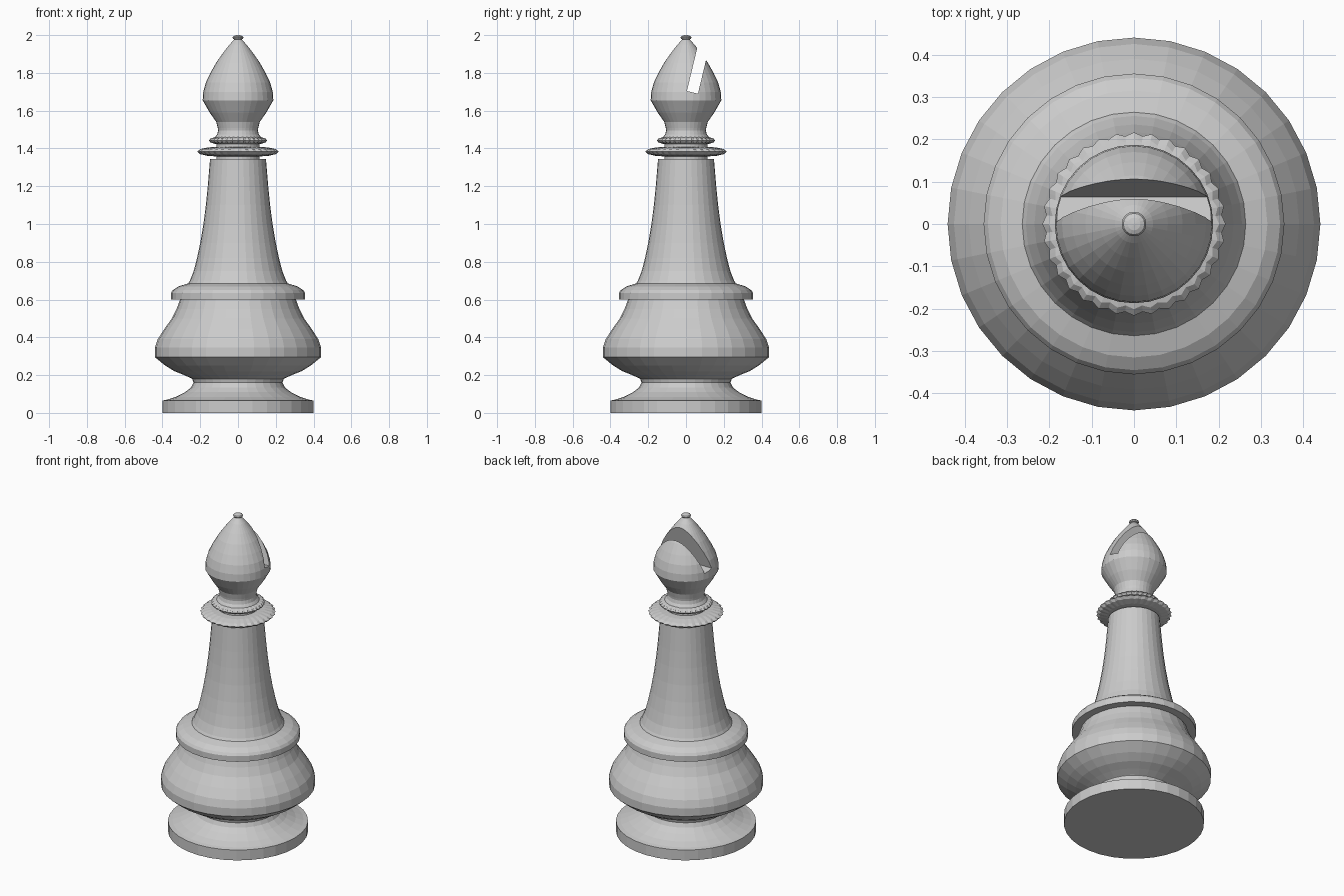
import bpy, bmesh, math
from mathutils import Matrix

cube = bpy.data.objects.get("Cube")
if cube:
    bpy.data.objects.remove(cube, do_unlink=True)

grey = bpy.data.materials.new("plain grey")
grey.use_nodes = True
colour = (0.6, 0.6, 0.6, 1)
grey.diffuse_color = colour
grey.node_tree.nodes["Principled BSDF"].inputs["Base Color"].default_value = colour


def make_object(name, bm):
    bmesh.ops.recalc_face_normals(bm, faces=bm.faces)
    mesh = bpy.data.meshes.new(name)
    bm.to_mesh(mesh)
    bm.free()
    mesh.materials.append(grey)
    obj = bpy.data.objects.new(name, mesh)
    bpy.context.collection.objects.link(obj)
    return obj


def lathe(name, profile, sides=32, lobes=0, ripple=0.0):
    """Closed turned part from (radius, height) points, optionally scalloped."""
    bm = bmesh.new()
    rings = []
    for r, z in profile:
        ring = []
        for i in range(sides):
            a = math.tau * i / sides
            rr = r * (1 + ripple * math.cos(lobes * a))
            ring.append(bm.verts.new((rr * math.cos(a), rr * math.sin(a), z)))
        rings.append(ring)
    for low, high in zip(rings, rings[1:]):
        for i in range(sides):
            j = (i + 1) % sides
            bm.faces.new((low[i], low[j], high[j], high[i]))
    bm.faces.new(rings[0][::-1])
    bm.faces.new(rings[-1])
    return make_object(name, bm)


def bead(radius, half, z, inner):
    """Rounded rim profile."""
    steps = [math.pi * (k / 6 - 0.5) for k in range(7)]
    return [(inner + (radius - inner) * math.cos(t), z + half * math.sin(t)) for t in steps]


# Foot and waist
lathe("foot", [(.40, 0), (.40, .065), (.375, .07), (.33, .085), (.28, .11),
               (.248, .135), (.236, .16), (.242, .18), (.262, .195)])

# Bulging lower body
lathe("lower_bulb", [(.24, .18), (.285, .2), (.335, .22), (.385, .25), (.44, .295),
                     (.44, .345), (.425, .39), (.39, .445), (.35, .5),
                     (.325, .55), (.305, .605)])

# Ledge and tapering stem
lathe("ledge", [(.29, .6), (.355, .6), (.355, .635), (.345, .65),
                (.315, .67), (.265, .685), (.22, .69)])
lathe("stem", [(.27, .675), (.255, .7), (.235, .75), (.217, .82), (.2, .9),
               (.183, 1.0), (.17, 1.1), (.16, 1.2), (.148, 1.345)])

# Neck and scalloped collars
lathe("neck", [(.115, 1.34), (.115, 1.43), (.125, 1.455), (.11, 1.475),
               (.105, 1.495), (.112, 1.54)])
lathe("wide_collar", bead(.212, .026, 1.383, .1), 128, 32, .02)
lathe("small_collar", bead(.152, .02, 1.442, .09), 128, 32, .02)

# Head with a slanted slot cut through it
head = lathe("head", [(.105, 1.5), (.115, 1.54), (.15, 1.59), (.187, 1.655),
                      (.184, 1.7), (.17, 1.75), (.146, 1.8), (.115, 1.855),
                      (.08, 1.905), (.045, 1.95), (.018, 1.978)])
bm = bmesh.new()
bmesh.ops.create_cube(bm, size=1, matrix=(
    Matrix.Translation((0, .034, 1.697)) @ Matrix.Rotation(math.radians(-13.5), 4, "X")
    @ Matrix.Translation((0, 0, .25)) @ Matrix.Diagonal((1, .06, .5, 1))))
cutter = make_object("slot_cutter", bm)
cutter.hide_render = True
cut = head.modifiers.new("slot", "BOOLEAN")
cut.operation = "DIFFERENCE"
cut.solver = "EXACT"
cut.object = cutter
bpy.context.view_layer.objects.active = head
bpy.ops.object.modifier_apply(modifier=cut.name)
bpy.data.objects.remove(cutter, do_unlink=True)

# Small button on top
lathe("finial", bead(.029, .013, 1.987, .001), 16)
